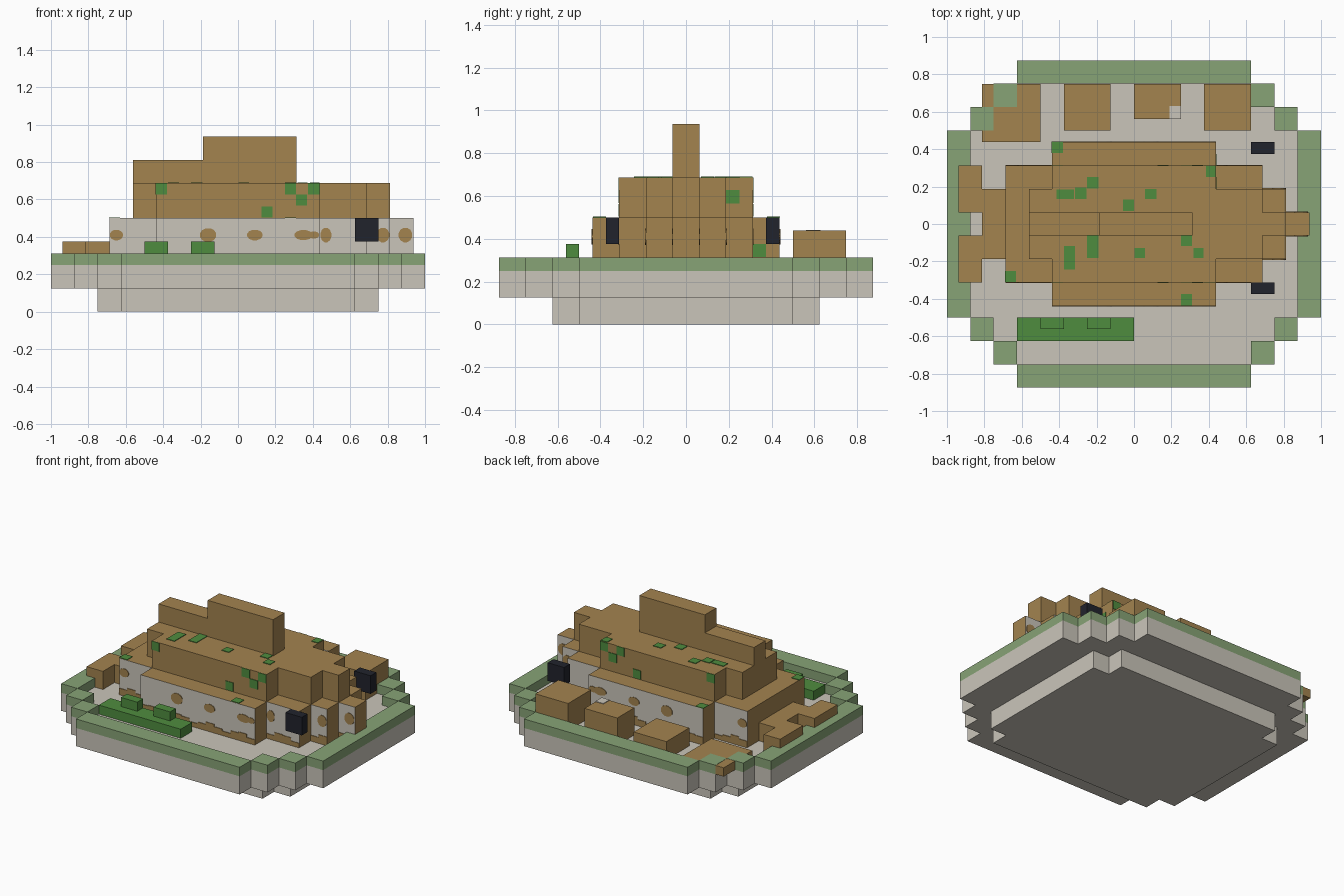
import bpy, bmesh, math

cube = bpy.data.objects.get("Cube")
if cube:
    bpy.data.objects.remove(cube, do_unlink=True)


def material(name, rgb):
    lin = [((c / 255 + 0.055) / 1.055) ** 2.4 for c in rgb] + [1]
    m = bpy.data.materials.new(name)
    m.use_nodes = True
    m.diffuse_color = lin
    bsdf = m.node_tree.nodes["Principled BSDF"]
    bsdf.inputs["Base Color"].default_value = lin
    bsdf.inputs["Roughness"].default_value = 0.9
    return m


BEIGE = material("beige", (202, 197, 186))
BROWN = material("brown", (163, 131, 79))
SAGE = material("sage green", (135, 163, 118))
GREEN = material("leaf green", (79, 140, 63))
BLACK = material("near black", (33, 35, 44))


def finish(name, bm, *mats):
    bmesh.ops.recalc_face_normals(bm, faces=bm.faces)
    me = bpy.data.meshes.new(name)
    bm.to_mesh(me)
    bm.free()
    for m in mats:
        me.materials.append(m)
    ob = bpy.data.objects.new(name, me)
    bpy.context.collection.objects.link(ob)
    return ob


def add_prism(bm, outline, z0, z1):
    bottom = bm.faces.new([bm.verts.new((x, y, z0)) for x, y in outline])
    ext = bmesh.ops.extrude_face_region(bm, geom=[bottom], use_keep_orig=True)
    for v in ext["geom"]:
        if isinstance(v, bmesh.types.BMVert):
            v.co.z = z1


def add_box(bm, x0, x1, y0, y1, z0, z1):
    add_prism(bm, [(x0, y0), (x1, y0), (x1, y1), (x0, y1)], z0, z1)


def box(name, mat, *size):
    bm = bmesh.new()
    add_box(bm, *size)
    return finish(name, bm, mat)


def mirrored(half):
    """Close a y >= 0 outline by mirroring it across y = 0."""
    return half + [(x, -y) for x, y in reversed(half)]


def prism(name, half, z0, z1, *mats):
    bm = bmesh.new()
    add_prism(bm, mirrored(half), z0, z1)
    return finish(name, bm, *mats)


def both_ends(quarter):
    return quarter + [(-x, y) for x, y in reversed(quarter)]


# Stepped tray and foot
prism("tray_foot", both_ends([(.75, .5), (.625, .5), (.625, .625)]), 0, .125, BEIGE)
prism("tray_body", both_ends([(1, .5), (.875, .5), (.875, .625), (.75, .625),
                              (.75, .75), (.625, .75), (.625, .875)]), .125, .25, BEIGE)

# Raised green rim with stepped corners
bm = bmesh.new()
for s in (-1, 1):
    xs = sorted((s * .875, s))
    add_box(bm, *xs, -.5, .5, .25, .3125)
    ys = sorted((s * .75, s * .875))
    add_box(bm, -.625, .625, *ys, .25, .3125)
    for t in (-1, 1):
        for a, b in ((.75, .5), (.625, .625)):
            add_box(bm, *sorted((s * a, s * (a + .125))),
                    *sorted((t * b, t * (b + .125))), .25, .3125)
finish("tray_rim", bm, SAGE)

# Fish body: lower layer with pale flanks, upper layer and back fin
lower = prism("fish_lower_body", [
    (.9375, .0625), (.8125, .0625), (.8125, .1875), (.6875, .1875), (.6875, .3125),
    (.4375, .3125), (.4375, .4375), (-.4375, .4375), (-.4375, .3125), (-.6875, .3125)],
    .25, .5, BROWN, BEIGE)
for p in lower.data.polygons:
    p.material_index = 1 if abs(p.normal.y) > .5 else 0
prism("fish_upper_body", [
    (.8125, .0625), (.6875, .0625), (.6875, .1875), (.4375, .1875), (.4375, .3125),
    (-.4375, .3125), (-.4375, .1875), (-.5625, .1875)], .5, .6875, BROWN)
box("back_fin_low", BROWN, -.5625, -.1875, -.0625, .0625, .6875, .8125)
box("back_fin_high", BROWN, -.1875, .3125, -.0625, .0625, .6875, .9375)

# Forked tail
prism("fish_tail", [(-.6875, .1875), (-.8125, .1875), (-.8125, .3125),
                    (-.9375, .3125), (-.9375, .0625), (-.8125, .0625)],
      .25, .375, BROWN)

# Eyes
box("eye_right", BLACK, .625, .75, -.375, -.3125, .375, .5)
box("eye_left", BLACK, .625, .75, .375, .4375, .375, .5)


# Brown flank patches and a wavy belly edge
def flank_y(x):
    x = abs(x) if x > 0 else min(abs(x), .68)
    for limit, y in ((.4375, .4375), (.6875, .3125), (.8125, .1875)):
        if x < limit:
            return y
    return .0625


T = .004
bm = bmesh.new()
spots = [(-.65, .072, .058), (-.16, .09, .075), (.09, .085, .058), (.35, .1, .055),
         (.405, .06, .04), (.47, .06, .08), (.775, .07, .08), (.895, .075, .08)]
for s in (-1, 1):
    for x, w, h in spots:
        y = flank_y(x)
        ring = [(x + w / 2 * math.cos(a), .41 + h / 2 * math.sin(a))
                for a in (math.pi * (k + .5) / 6 for k in range(12))]
        front = [bm.verts.new((u, s * (y + T), v)) for u, v in ring]
        back = [bm.verts.new((u, s * (y - T), v)) for u, v in ring]
        bm.faces.new(front)
        bm.faces.new(back)
        for k in range(12):
            j = (k + 1) % 12
            bm.faces.new((front[k], front[j], back[j], back[k]))
    for k in range(26):
        x0 = -.6875 + k * .0625
        y = flank_y(x0 + .03)
        top = .295 + .015 * math.sin(k * 1.7)
        add_box(bm, x0, x0 + .0625, *sorted((s * y, s * (y + T))), .25, top)
finish("flank_patches", bm, BROWN)

# Green scales on the upper surfaces: x, y, length, width, surface height
bm = bmesh.new()
U, L = .6875, .5
for x, y, w, d, z in [
        (-.41, .41, .06, .06, L), (-.66, -.28, .06, .06, L), (.28, -.405, .06, .06, L),
        (.41, .28, .05, .06, U), (-.22, .22, .06, .06, U), (-.39, .16, .05, .05, U),
        (-.35, .16, .06, .05, U), (-.285, .165, .06, .06, U), (.09, .16, .06, .055, U),
        (-.03, .1, .06, .06, U), (-.22, -.12, .06, .125, U), (-.345, -.18, .06, .125, U),
        (.03, -.155, .055, .055, U), (.28, -.09, .06, .055, U), (.345, -.155, .055, .055, U)]:
    add_box(bm, x - w / 2, x + w / 2, y - d / 2, y + d / 2, z, z + T)

# Green scales on the sides and ends
for s in (-1, 1):
    for x, z in ((-.41, .657), (.28, .657), (.405, .657), (.34, .597), (.155, .533)):
        add_box(bm, x - .03, x + .03, *sorted((s * .3125, s * (.3125 + T))), z - .03, z + .03)
add_box(bm, .4375, .4375 + T, .1875, .25, .565, .628)
add_box(bm, .4375, .4375 + T, .3125, .375, .315, .375)
finish("green_scales", bm, GREEN)

# Stones along the back edge
box("stone_flat", BROWN, -.8125, -.5, .4375, .749, .25, .311)
box("stone_low", BROWN, -.375, -.125, .5, .7495, .25, .375)
box("stone_middle", BROWN, 0, .25, .5625, .7495, .25, .4375)
box("stone_left", BROWN, .375, .625, .5, .7495, .25, .4375)
box("stone_pale_patch", BEIGE, .19, .25, .5625, .63, .4375, .4375 + T)

# Leafy strip along the front with two tufts
box("leaf_strip", GREEN, -.625, 0, -.625, -.5, .25, .3125)
for name, x in (("leaf_tuft_right", -.5), ("leaf_tuft_left", -.25)):
    box(name, GREEN, x, x + .125, -.5625, -.5, .3125, .375)
